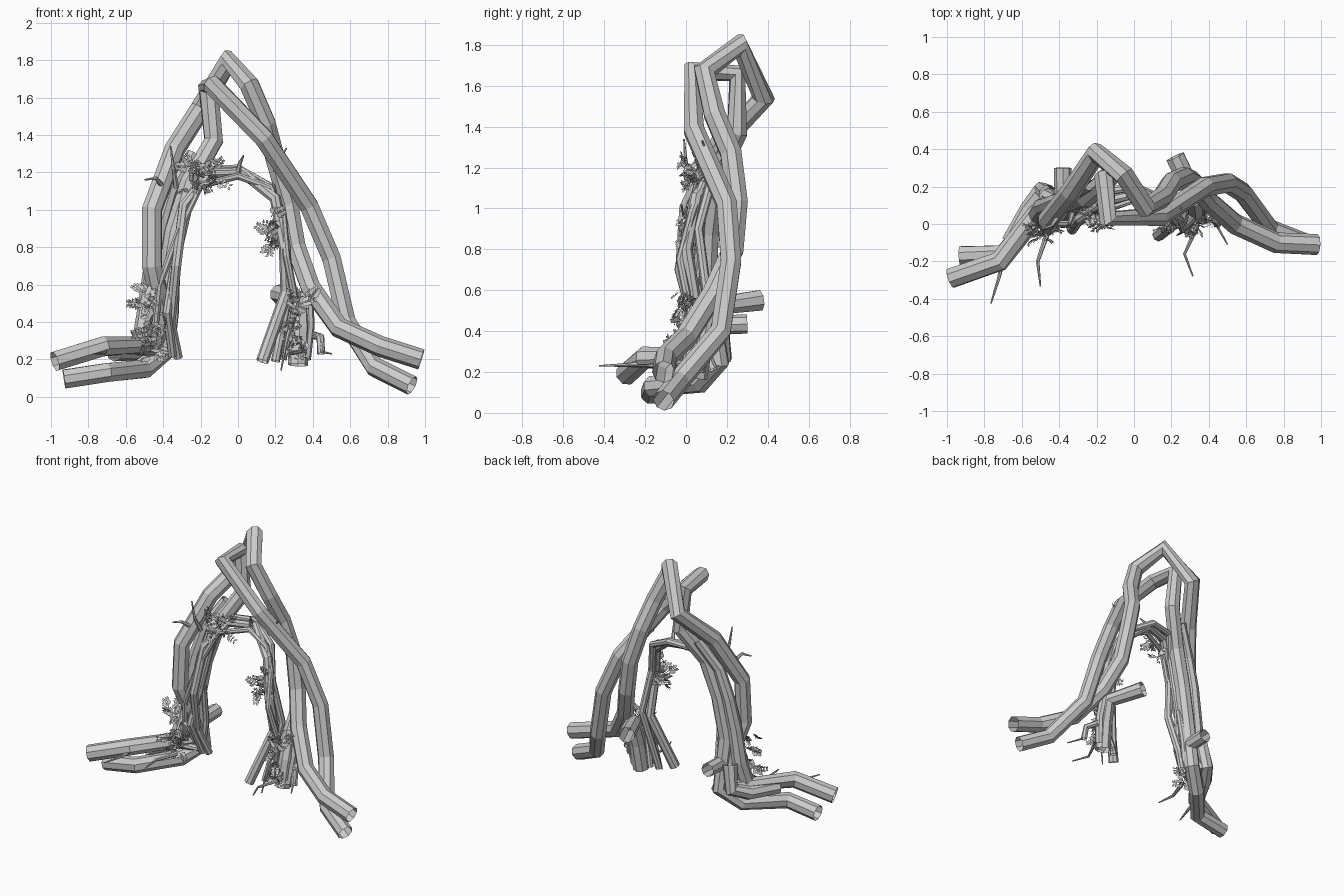
import bpy, bmesh, math, random
from mathutils import Vector

random.seed(4)


def finish(name, bm):
    me = bpy.data.meshes.new(name)
    bm.to_mesh(me)
    bm.free()
    ob = bpy.data.objects.new(name, me)
    bpy.context.collection.objects.link(ob)
    return ob


def tube(name, pts, r0, r1=None, sides=8):
    """Faceted open-ended tube swept along a polyline, tapering r0 -> r1."""
    r1 = r0 if r1 is None else r1
    p = [Vector(q) for q in pts]
    n = len(p)
    bm = bmesh.new()
    rings, u = [], None
    for i in range(n):
        a = (p[i] - p[i - 1]).normalized() if i else (p[1] - p[0]).normalized()
        b = (p[i + 1] - p[i]).normalized() if i < n - 1 else a
        t = (a + b).normalized()
        if u is None:
            u = t.orthogonal()
        u = (u - t * u.dot(t)).normalized()
        v = t.cross(u)
        r = r0 + (r1 - r0) * i / (n - 1)
        rings.append([bm.verts.new(p[i] + r * (math.cos(k * math.tau / sides) * u
                      + math.sin(k * math.tau / sides) * v)) for k in range(sides)])
    for s, e in zip(rings, rings[1:]):
        for k in range(sides):
            j = (k + 1) % sides
            bm.faces.new((s[k], s[j], e[j], e[k]))
    return finish(name, bm)


# Two thick vines twisting around each other over the arch
tube("main_vine_back", [
    (.98, -.11, .20), (.76, -.10, .27), (.54, .0, .37), (.39, .13, .58), (.31, .23, .8),
    (.27, .25, 1.03), (.20, .22, 1.27), (.15, .14, 1.46), (.06, .09, 1.67), (-.05, .26, 1.80),
    (-.20, .38, 1.54), (-.34, .17, 1.32), (-.46, .02, 1.0), (-.46, .0, .7),
    (-.40, .10, .42), (-.45, .14, .28), (-.72, -.20, .27), (-.98, -.29, .19)], .056)
tube("main_vine_front", [
    (.93, -.11, .06), (.73, -.03, .16), (.58, .17, .40), (.50, .22, .74), (.38, .20, 1.02),
    (.14, .04, 1.38), (-.14, .03, 1.67), (-.16, .25, 1.66), (-.13, .25, 1.37),
    (-.26, .14, 1.14), (-.34, .11, .88), (-.39, .1, .6), (-.38, .16, .25), (-.50, .07, .15),
    (-.70, -.16, .13), (-.93, -.17, .095)], .054)

# Thinner stems of the inner arch
tube("inner_stem_a", [
    (.13, -.06, .19), (.26, .04, .56), (.25, .0, .8), (.20, .05, 1.06), (.02, .17, 1.20),
    (-.16, .12, 1.19), (-.29, .03, 1.02), (-.33, -.03, .7), (-.36, .05, .4), (-.32, .13, .21)], .034, .026)
tube("inner_stem_b", [
    (.20, .02, .19), (.28, .1, .6), (.23, .06, .9), (.18, .12, 1.12), (.0, .2, 1.22),
    (-.17, .17, 1.21), (-.25, .08, 1.08), (-.34, .06, .7), (-.38, .0, .45), (-.35, .1, .22)], .024)
tube("inner_stem_c", [
    (.24, .06, .2), (.31, .02, .5), (.26, -.03, .75), (.24, .03, .98), (.17, .08, 1.12),
    (.0, .13, 1.18), (-.2, .06, 1.13), (-.31, .0, .9), (-.42, .0, .6), (-.45, .05, .3)], .02)

# Short stumps and roots at the feet
tube("right_root", [(.32, .05, .17), (.33, .08, .36), (.33, .13, .52), (.22, .36, .55)], .054)
tube("right_root_small", [(.36, .06, .2), (.38, .09, .38), (.37, .14, .6)], .03)
tube("left_stump", [(-.43, .0, .40), (-.38, .15, .43), (-.38, .30, .435)], .047)
tube("left_trunk", [(-.52, .04, .25), (-.49, .09, .45), (-.46, .1, .68), (-.42, .12, .9),
                    (-.36, .14, 1.1), (-.24, .21, 1.3)], .055, .035)
tube("left_ground_root", [(-.68, -.12, .26), (-.52, .05, .25), (-.36, .12, .23),
                          (-.34, .12, .45), (-.33, .08, .7)], .03, .022)
tube("left_side_root", [(-.66, -.1, .24), (-.56, .08, .24), (-.49, .18, .28),
                        (-.46, .16, .45)], .05)

# Thin pointed twigs
twigs = [
    [(-.70, -.17, .25), (-.72, -.28, .235), (-.765, -.425, .23)],
    [(-.46, -.04, .23), (-.515, -.2, .23), (-.50, -.335, .23)],
    [(.34, .0, .25), (.32, -.05, .24), (.27, -.16, .23), (.315, -.28, .23)],
    [(.40, .08, .33), (.44, .02, .33), (.45, -.02, .24), (.50, -.11, .23)],
    [(-.33, .05, 1.12), (-.345, .0, 1.22), (-.36, -.01, 1.34)],
    [(-.40, .05, 1.12), (-.44, -.01, 1.17), (-.50, -.03, 1.16)],
    [(.0, .15, 1.2), (.01, .13, 1.25), (.03, .1, 1.29)],
    [(.2, .1, 1.2), (.22, .1, 1.27), (.26, .08, 1.33)],
    [(.31, .0, .5), (.26, -.04, .3), (.23, -.06, .14)],
]
for i, t in enumerate(twigs):
    tube(f"twig_{i + 1}", t, .016, .004, 6)
tube("snapped_twig", [(.40, .1, .33), (.44, .02, .32), (.445, -.0, .23)], .022, sides=7)


def add_sprig(bm, base, direction, length):
    """Feathery sprig: a thin stem with paired diamond leaflets."""
    d = direction.normalized()
    side = d.cross(Vector((random.uniform(-.6, .6), -1, random.uniform(-.6, .6)))).normalized()
    up = side.cross(d)
    bm.faces.new([bm.verts.new(q) for q in
                  (base - side * .003, base + side * .003, base + d * length)])
    for i in range(4):
        f = (i + 1) / 4
        p = base + d * length * f - up * .015 * f * f
        size = .045 * (1 - .4 * f)
        for s in (-1, 1):
            a = (side * s + d * .7 + up * random.uniform(-.4, .4)).normalized()
            w = a.cross(up).normalized() * size * .3
            bm.faces.new([bm.verts.new(q) for q in
                          (p, p + a * size * .5 + w, p + a * size, p + a * size * .5 - w)])


# Leaf clusters: centre, half extents, number of sprigs
clusters = {
    "left_foot_leaves": ((-.48, -.03, .38), (.03, .04, .18), 24),
    "arch_leaves": ((-.19, .04, 1.17), (.07, .04, .07), 20),
    "right_mid_leaves": ((.18, .02, .88), (.03, .04, .10), 16),
    "right_foot_leaves": ((.32, .01, .38), (.07, .04, .16), 24),
}
for name, (c, h, count) in clusters.items():
    bm = bmesh.new()
    for _ in range(count):
        o = Vector([random.uniform(-1, 1) * e for e in h])
        d = Vector((random.uniform(-1, 1), random.uniform(-.7, .3), random.uniform(-.5, .7)))
        add_sprig(bm, Vector(c) + o, d, random.uniform(.04, .08))
    finish(name, bm)
